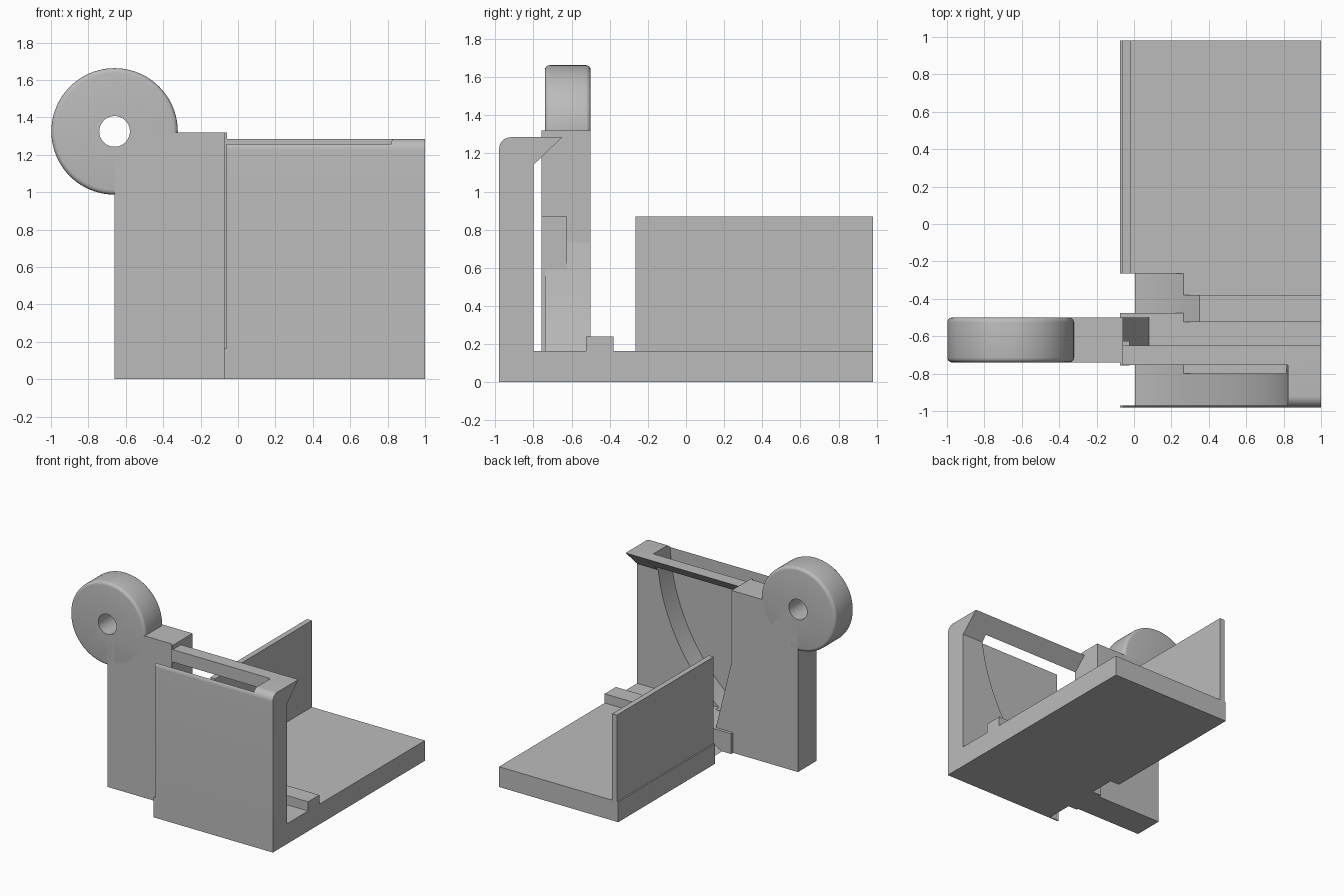
import bpy, bmesh, math
from mathutils import Vector

if "Cube" in bpy.data.objects:
    bpy.data.objects.remove(bpy.data.objects["Cube"], do_unlink=True)

GREY = bpy.data.materials.new("plain_grey")
GREY.use_nodes = True
GREY.diffuse_color = (0.5, 0.5, 0.5, 1)
GREY.node_tree.nodes["Principled BSDF"].inputs["Base Color"].default_value = (0.5, 0.5, 0.5, 1)

PIVOT = (-0.66, 1.325)   # x, z of the swing centre
SWING = 1.483            # clearance radius around the pivot


def extrude(name, outline, axis, start, end):
    """Prism from a 2D outline: (y, z) along x, or (x, z) along y."""
    bm = bmesh.new()
    place = (lambda a, b: (start, a, b)) if axis == "x" else (lambda a, b: (a, start, b))
    face = bm.faces.new([bm.verts.new(place(a, b)) for a, b in outline])
    move = Vector((end - start, 0, 0) if axis == "x" else (0, end - start, 0))
    new = bmesh.ops.extrude_face_region(bm, geom=[face])["geom"]
    bmesh.ops.translate(bm, vec=move, verts=[v for v in new if isinstance(v, bmesh.types.BMVert)])
    bmesh.ops.recalc_face_normals(bm, faces=bm.faces)
    mesh = bpy.data.meshes.new(name)
    bm.to_mesh(mesh)
    bm.free()
    mesh.materials.append(GREY)
    obj = bpy.data.objects.new(name, mesh)
    bpy.context.collection.objects.link(obj)
    return obj


def box(name, x, y, z):
    return extrude(name, [(y[0], z[0]), (y[1], z[0]), (y[1], z[1]), (y[0], z[1])], "x", *x)


def arc(cx, cz, r, a0, a1, n):
    steps = [math.radians(a0 + (a1 - a0) * i / n) for i in range(n + 1)]
    return [(cx + r * math.cos(t), cz + r * math.sin(t)) for t in steps]


def disc(name, r, y0, y1, n=96):
    return extrude(name, arc(*PIVOT, r, 0, 360, n)[:-1], "y", y0, y1)


def activate(obj):
    bpy.ops.object.select_all(action="DESELECT")
    obj.select_set(True)
    bpy.context.view_layer.objects.active = obj


def cut(obj, cutter):
    activate(obj)
    mod = obj.modifiers.new("cut", "BOOLEAN")
    mod.operation, mod.solver, mod.object = "DIFFERENCE", "EXACT", cutter
    bpy.ops.object.modifier_apply(modifier=mod.name)
    bpy.data.objects.remove(cutter, do_unlink=True)


def smooth(obj):
    activate(obj)
    bpy.ops.object.shade_smooth_by_angle(angle=math.radians(30))


# Base slab with two curved clearance slots
base = box("base_plate", (-0.075, 1), (-0.98, 0.98), (0, 0.165))
for y0, y1 in ((-0.97, -0.755), (-0.475, -0.265)):
    cut(base, disc("slot_cutter", SWING, y0, y1, 256))
smooth(base)

# Front panel: rounded top front corner and an undercut lip, with a curved pocket
hook = [(-0.98, 0.165), (-0.80, 0.165), (-0.80, 1.14), (-0.65, 1.285)]
hook += arc(-0.92, 1.225, 0.06, 90, 180, 10)
panel = extrude("front_panel", hook, "x", -0.062, 1)
cut(panel, disc("pocket_cutter", SWING, -0.97, -0.755, 256))
smooth(panel)

# Guide rail on the floor, ending in the same curve
rail = box("guide_rail", (-0.062, 1), (-0.525, -0.38), (0.165, 0.24))
cut(rail, disc("rail_cutter", SWING, -0.6, -0.3, 256))
smooth(rail)

# Side wall, and its short continuation beside the arm
box("side_wall", (-0.064, -0.02), (-0.265, 0.98), (0.165, 0.87))
box("side_wall_stub", (-0.064, -0.025), (-0.757, -0.625), (0.165, 0.87))

# Upright arm with a sloping foot
px, pz = PIVOT
arm = extrude("upright_arm", [(px, 0), (-0.062, 0), (0.08, 0.165), (-0.062, 0.74),
                              (-0.062, 1.32), (px, 1.32)], "y", -0.74, -0.5)
box("arm_end_plate", (-0.075, -0.06), (-0.757, -0.5), (0.165, 1.32))

# Round hinge boss with soft rims
boss = disc("hinge_boss", 0.338, -0.74, -0.5)
activate(boss)
bevel = boss.modifiers.new("rim", "BEVEL")
bevel.width, bevel.segments, bevel.limit_method = 0.025, 4, "ANGLE"
bevel.angle_limit = math.radians(40)
bpy.ops.object.modifier_apply(modifier=bevel.name)

# Pin hole through the boss and arm
for part in (boss, arm):
    cut(part, disc("hole_cutter", 0.082, -0.9, -0.3, 48))
    smooth(part)
